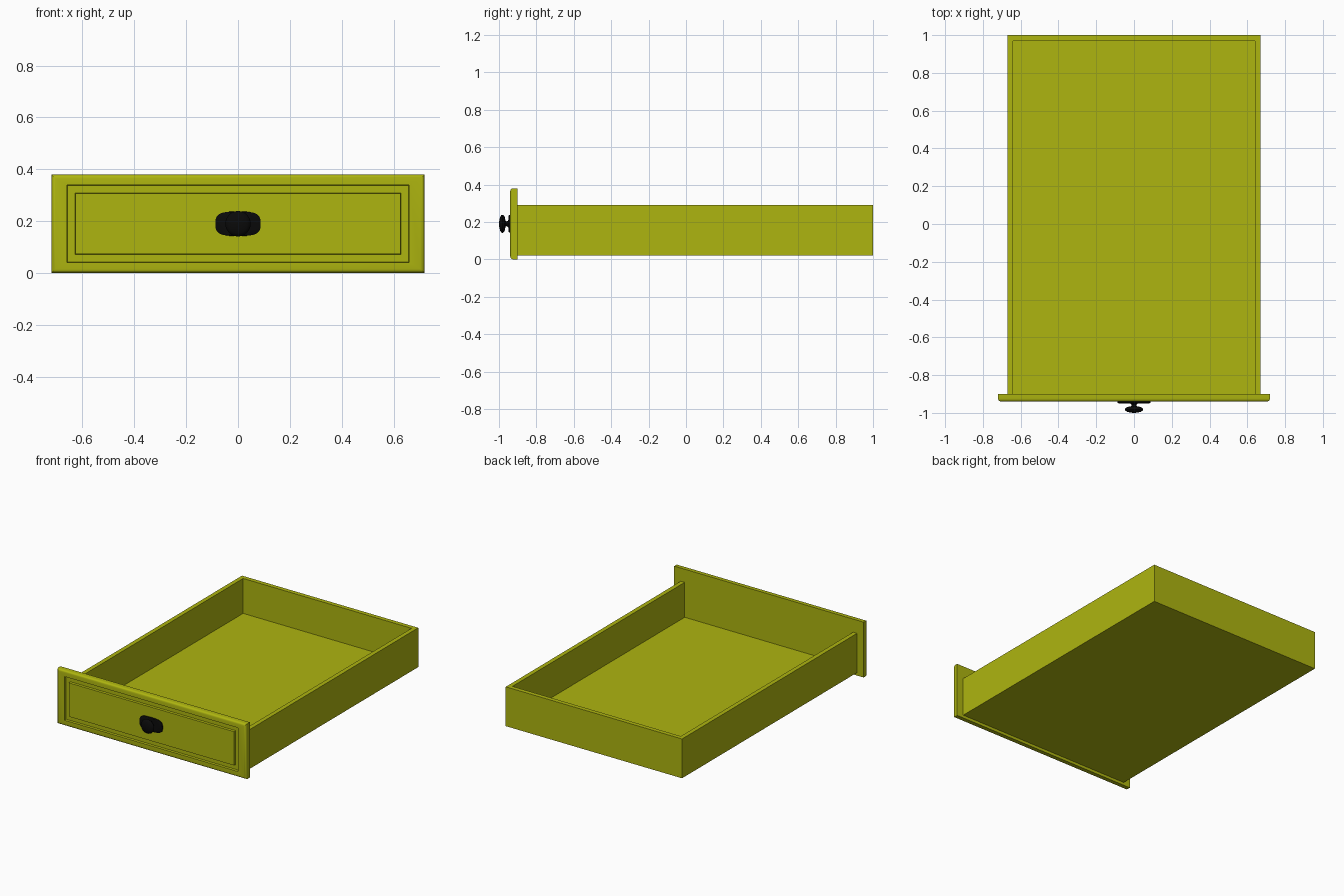
import bpy
import bmesh
from math import cos, sin, pi, copysign

old = bpy.data.objects.get("Cube")
if old:
    bpy.data.objects.remove(old, do_unlink=True)


def material(name, color, roughness):
    mat = bpy.data.materials.new(name)
    mat.use_nodes = True
    mat.diffuse_color = color
    bsdf = mat.node_tree.nodes["Principled BSDF"]
    bsdf.inputs["Base Color"].default_value = color
    bsdf.inputs["Roughness"].default_value = roughness
    return mat


green = material("olive yellow paint", (0.42, 0.46, 0.005, 1), 0.6)
black = material("black metal", (0.003, 0.003, 0.003, 1), 0.5)
MID_Z = 0.19


def finish(name, bm, mat, smooth=False):
    bmesh.ops.recalc_face_normals(bm, faces=bm.faces)
    mesh = bpy.data.meshes.new(name)
    bm.to_mesh(mesh)
    bm.free()
    mesh.materials.append(mat)
    obj = bpy.data.objects.new(name, mesh)
    bpy.context.collection.objects.link(obj)
    if smooth:
        bpy.ops.object.select_all(action="DESELECT")
        obj.select_set(True)
        bpy.context.view_layer.objects.active = obj
        bpy.ops.object.shade_smooth_by_angle(angle=pi / 5)
    return obj


def box(name, low, high, mat):
    bm = bmesh.new()
    bmesh.ops.create_cube(bm, size=1)
    for v in bm.verts:
        v.co = [(a + b) / 2 + c * (b - a) for a, b, c in zip(low, high, v.co)]
    return finish(name, bm, mat)


def loft(name, rings, mat):
    """Skin a list of closed (x, y, z) outlines and cap both ends."""
    bm = bmesh.new()
    loops = [[bm.verts.new(p) for p in ring] for ring in rings]
    for a, b in zip(loops, loops[1:]):
        for i in range(len(a)):
            j = (i + 1) % len(a)
            bm.faces.new((a[i], a[j], b[j], b[i]))
    bm.faces.new(loops[0])
    bm.faces.new(loops[-1])
    return finish(name, bm, mat, smooth=True)


def rectangle(hx, hz, y):
    return [(sx * hx, y, MID_Z + sz * hz)
            for sx, sz in ((-1, -1), (1, -1), (1, 1), (-1, 1))]


def oval(hx, hz, y, power=1.0, count=32):
    def bend(t):
        return copysign(abs(t) ** power, t)
    angles = [2 * pi * i / count for i in range(count)]
    return [(hx * bend(cos(a)), y, MID_Z + hz * bend(sin(a))) for a in angles]


# Drawer tray, hollowed out and open towards the front panel
tray = box("drawer_tray", (-0.67, -0.90, 0.02), (0.67, 1.0, 0.29), green)
cutter = box("tray_cutter", (-0.64, -1.0, 0.05), (0.64, 0.97, 0.5), green)
cutter.hide_render = True
cutter.hide_viewport = True
cut = tray.modifiers.new("hollow", "BOOLEAN")
cut.operation = "DIFFERENCE"
cut.solver = "EXACT"
cut.object = cutter

# Front panel: rounded rim, groove, raised centre field
R = 0.016
FRONT = -0.94
rings = [rectangle(0.72, 0.19, -0.90)]
for i in range(5):
    a = i * pi / 8
    inset = R * (1 - cos(a))
    rings.append(rectangle(0.72 - inset, 0.19 - inset, FRONT + R * (1 - sin(a))))
rings += [rectangle(0.66, 0.15, FRONT), rectangle(0.658, 0.148, FRONT + 0.015),
          rectangle(0.628, 0.118, FRONT + 0.015), rectangle(0.626, 0.116, FRONT)]
loft("front_panel", rings, green)

# Knob back plate
loft("knob_plate", [oval(0.087, 0.047, y, 0.6) for y in (-0.935, -0.946)]
     + [oval(0.082, 0.043, -0.949, 0.6)], black)

# Knob: flared stem and domed disc
profile = [(0.03, -0.946), (0.018, -0.951), (0.012, -0.958), (0.016, -0.965),
           (0.036, -0.969), (0.046, -0.975), (0.049, -0.981), (0.046, -0.988),
           (0.036, -0.994), (0.02, -0.998), (0.004, -1.0)]
loft("knob", [oval(r, r, y) for r, y in profile], black)
